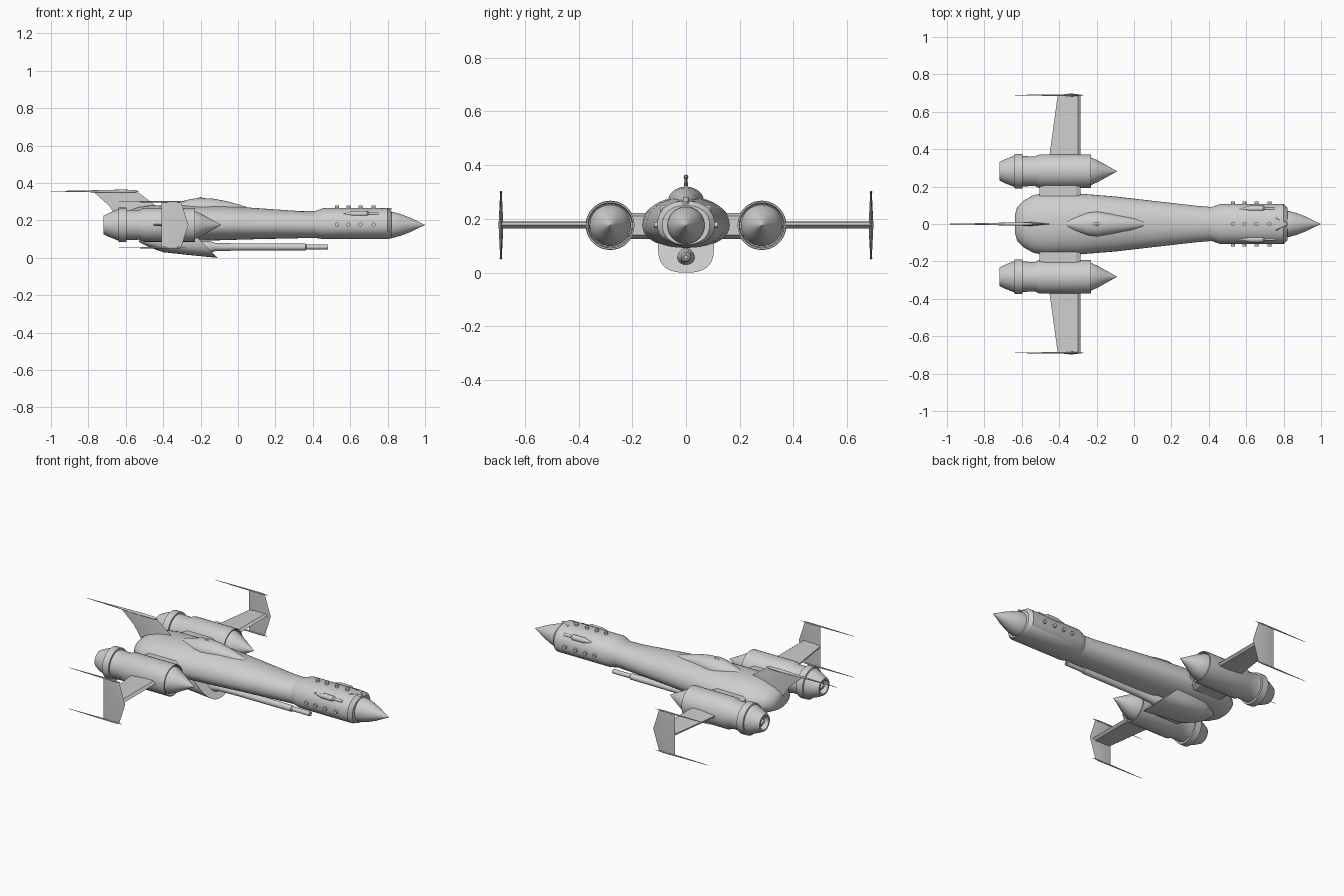
import bpy, bmesh, math
from mathutils import Vector

grey = bpy.data.materials.new("light_grey")
grey.diffuse_color = (0.62, 0.62, 0.62, 1)


def loft(name, rings, angle=35):
    """Skin a list of equal-length point rings and cap both ends."""
    bm = bmesh.new()
    vs = [[bm.verts.new(p) for p in r] for r in rings]
    n = len(vs[0])
    for a, b in zip(vs, vs[1:]):
        for i in range(n):
            j = (i + 1) % n
            bm.faces.new((a[i], a[j], b[j], b[i]))
    bm.faces.new(vs[0])
    bm.faces.new(vs[-1])
    bmesh.ops.remove_doubles(bm, verts=bm.verts, dist=1e-5)
    bmesh.ops.recalc_face_normals(bm, faces=bm.faces)
    me = bpy.data.meshes.new(name)
    bm.to_mesh(me)
    bm.free()
    me.materials.append(grey)
    me.shade_smooth()
    me.set_sharp_from_angle(angle=math.radians(angle))
    ob = bpy.data.objects.new(name, me)
    bpy.context.collection.objects.link(ob)
    return ob


def hull_ring(x, w, zb, zt, zm=None, e=2.0, n=40, shear=0.0):
    """Superellipse section across x, widest at height zm."""
    zm = (zb + zt) / 2 if zm is None else zm
    pts = []
    for i in range(n):
        t = 2 * math.pi * i / n
        c, s = math.cos(t), math.sin(t)
        y = w * math.copysign(abs(c) ** (2 / e), c)
        h = (zt - zm) if s > 0 else (zm - zb)
        z = zm + h * math.copysign(abs(s) ** (2 / e), s)
        pts.append(Vector((x - shear * (z - zb), y, z)))
    return pts


def lathe(name, prof, y, z, n=32, angle=30):
    """Turn an (x, radius) profile about an axis along x."""
    rings = [[Vector((x, y + max(r, 0.0003) * math.cos(2 * math.pi * i / n),
                      z + max(r, 0.0003) * math.sin(2 * math.pi * i / n)))
              for i in range(n)] for x, r in prof]
    return loft(name, rings, angle)


# Main fuselage
loft("fuselage", [hull_ring(x, w, b, t, 0.175, 2.1) for x, w, b, t in [
    (-0.637, 0.045, 0.15, 0.205), (-0.625, 0.09, 0.13, 0.228), (-0.59, 0.125, 0.115, 0.25),
    (-0.535, 0.155, 0.102, 0.27), (-0.47, 0.166, 0.096, 0.28), (-0.3, 0.163, 0.09, 0.283),
    (-0.1, 0.147, 0.094, 0.28), (0.1, 0.124, 0.1, 0.266), (0.33, 0.098, 0.105, 0.25),
    (0.45, 0.088, 0.107, 0.25)]])

# Forward collar
loft("forward_collar", [hull_ring(x, w, b, t, 0.178, 2.2) for x, w, b, t in [
    (0.40, 0.085, 0.11, 0.245), (0.43, 0.096, 0.104, 0.257), (0.46, 0.107, 0.1, 0.267),
    (0.80, 0.107, 0.1, 0.267), (0.82, 0.088, 0.104, 0.25)]])

# Nose cone
lathe("nose_cone", [(0.79, 0.07), (0.83, 0.069), (0.87, 0.058), (0.92, 0.039),
                    (0.97, 0.014), (1.0, 0.0)], 0, 0.176)

# Short brow above the nose
loft("nose_brow", [[Vector((x, w, 0.255)), Vector((x, -w, 0.255)),
                    Vector((x, -w * 0.6, 0.267)), Vector((x, w * 0.6, 0.267))]
                   for x, w in [(0.76, 0.05), (0.82, 0.006)]])

# Dorsal hump
loft("dorsal_hump", [hull_ring(x, w, 0.22, t, 0.265) for x, w, t in [
    (-0.39, 0.004, 0.275), (-0.32, 0.036, 0.297), (-0.25, 0.061, 0.315), (-0.2, 0.067, 0.32),
    (-0.13, 0.056, 0.316), (-0.06, 0.042, 0.303), (0.0, 0.03, 0.286), (0.05, 0.012, 0.272)]])
lathe("hump_crest", [(-0.235, 0.0), (-0.2, 0.01), (-0.17, 0.0)], 0, 0.315, 12)

# Belly pod with raked front face
loft("belly_pod", [hull_ring(x, w, b, t, 0.095, 2.7, shear=s) for x, w, b, t, s in [
    (-0.53, 0.04, 0.085, 0.12, 0), (-0.47, 0.075, 0.055, 0.14, 0.1),
    (-0.40, 0.095, 0.03, 0.15, 0.3), (-0.25, 0.104, 0.014, 0.15, 0.6),
    (-0.11, 0.104, 0.0, 0.14, 1.0)]])

# Belly gun
lathe("belly_gun", [(-0.25, 0.032), (-0.15, 0.032), (-0.12, 0.022), (0.0, 0.019), (0.36, 0.018),
                    (0.365, 0.013), (0.48, 0.013), (0.48, 0.008), (0.45, 0.007)], 0, 0.058, 20)

# Tail fin and its boom
loft("tail_fin", [[Vector((a, 0, z)), Vector(((a + b) / 2, h, z)),
                   Vector((b, 0, z)), Vector(((a + b) / 2, -h, z))]
                  for z, a, b, h in [(0.2, -0.635, -0.38, 0.013), (0.28, -0.69, -0.44, 0.011),
                                     (0.355, -0.775, -0.54, 0.005)]], 20)
lathe("tail_boom", [(-1.0, 0.001), (-0.8, 0.005), (-0.62, 0.009), (-0.55, 0.007),
                    (-0.53, 0.0)], 0, 0.356, 12)

# Collar studs along the top and both sides
def stud(name, x, base, direction):
    d = Vector(direction)
    u, v = Vector((1, 0, 0)), d.cross(Vector((1, 0, 0)))
    rings = [[Vector((x, *base)) + d * h + (u * math.cos(k * math.pi / 6)
              + v * math.sin(k * math.pi / 6)) * 0.011 for k in range(12)]
             for h in (-0.02, 0.012)]
    loft(name, rings)


for x in (0.53, 0.59, 0.655, 0.725):
    stud("top_stud", x, (0, 0.267), (0, 0, 1))
    for s in (1, -1):
        stud("side_stud", x, (s * 0.107, 0.178), (0, s, 0))

for s in (1, -1):
    side = "left" if s > 0 else "right"
    # Small guns on the collar shoulders
    lathe(side + "_shoulder_gun", [(0.55, 0.0), (0.59, 0.009), (0.62, 0.016), (0.69, 0.016),
                                   (0.70, 0.008), (0.75, 0.008)], s * 0.082, 0.236, 14)

    # Engine nacelle, intake spike and exhaust core
    ey, ez = s * 0.282, 0.176
    lathe(side + "_engine", [(-0.32, 0.05), (-0.30, 0.08), (-0.23, 0.084), (-0.23, 0.09),
                             (-0.505, 0.09), (-0.53, 0.079), (-0.597, 0.081), (-0.597, 0.092),
                             (-0.638, 0.092), (-0.64, 0.084), (-0.69, 0.064), (-0.718, 0.05),
                             (-0.718, 0.04), (-0.69, 0.034), (-0.69, 0.0)], ey, ez, 36)
    lathe(side + "_intake_spike", [(-0.31, 0.077), (-0.235, 0.077), (-0.19, 0.056),
                                   (-0.14, 0.028), (-0.09, 0.0)], ey, ez, 36)
    lathe(side + "_exhaust_core", [(-0.68, 0.02), (-0.70, 0.018), (-0.712, 0.01),
                                   (-0.716, 0.0)], ey, ez, 16)

    # Pylon between fuselage and engine
    loft(side + "_pylon", [[Vector((x, s * y, z)) for x, z in (
        (-0.505, 0.14), (-0.48, 0.125), (-0.31, 0.125), (-0.285, 0.14),
        (-0.285, 0.21), (-0.31, 0.222), (-0.48, 0.222), (-0.505, 0.21))]
        for y in (0.1, 0.215)], 20)

    # Outer wing
    loft(side + "_wing", [[Vector((x, s * y, 0.177 + z)) for x, z in (
        (a, -0.004), (-0.36, -0.013), (-0.3, -0.012), (-0.285, 0.0),
        (-0.3, 0.012), (-0.36, 0.013), (a, 0.004))]
        for y, a in ((0.33, -0.457), (0.688, -0.408))])

    # Wingtip plate with upper and lower rails
    loft(side + "_tip_plate", [[Vector((-0.41, s * 0.689, z)),
                                Vector(((b - 0.41) / 2, s * (0.689 + h), z)),
                                Vector((b, s * 0.689, z)),
                                Vector(((b - 0.41) / 2, s * (0.689 - h), z))]
                               for z, b, h in ((0.053, -0.305, 0.003), (0.177, -0.265, 0.009),
                                               (0.301, -0.305, 0.003))], 20)
    for z in (0.054, 0.3):
        lathe(side + "_tip_rail", [(-0.635, 0.001), (-0.45, 0.004), (-0.33, 0.005),
                                   (-0.28, 0.0)], s * 0.689, z, 10)
